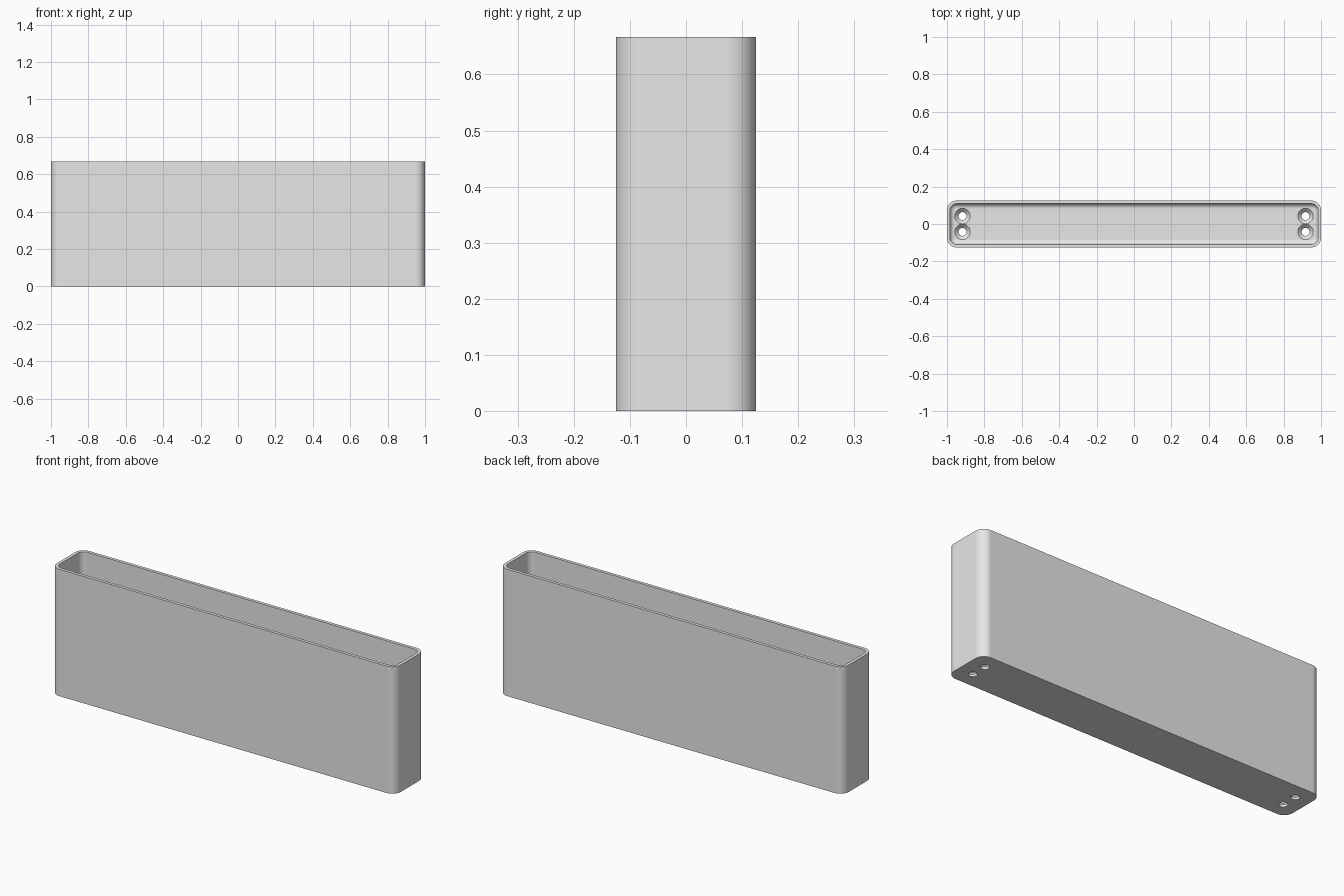
import bpy
import bmesh
from math import pi, sin, cos

if "Cube" in bpy.data.objects:
    bpy.data.objects.remove(bpy.data.objects["Cube"], do_unlink=True)

HALF_X, HALF_Y, HEIGHT = 1.0, 0.125, 0.667
WALL, FLOOR = 0.0167, 0.033
CORNER, FILLET = 0.05, 0.025
STEPS = 10

grey = bpy.data.materials.new("light grey")
grey.use_nodes = True
grey.diffuse_color = (0.8, 0.8, 0.8, 1)
grey.node_tree.nodes["Principled BSDF"].inputs["Base Color"].default_value = (0.8, 0.8, 0.8, 1)


def rounded_ring(bm, inset, z):
    """Rounded rectangle, offset inwards from the outer outline."""
    r = CORNER - inset
    verts = []
    for q, (sx, sy) in enumerate([(1, 1), (-1, 1), (-1, -1), (1, -1)]):
        for i in range(STEPS + 1):
            a = (q + i / STEPS) * pi / 2
            verts.append(bm.verts.new((sx * (HALF_X - CORNER) + r * cos(a),
                                       sy * (HALF_Y - CORNER) + r * sin(a), z)))
    return verts


def circle_ring(bm, x, y, r, z, n=32):
    return [bm.verts.new((x + r * cos(2 * pi * i / n), y + r * sin(2 * pi * i / n), z))
            for i in range(n)]


def loft(bm, rings):
    """Skin a stack of rings and cap both ends."""
    for a, b in zip(rings, rings[1:]):
        for i in range(len(a)):
            j = (i + 1) % len(a)
            bm.faces.new((a[i], a[j], b[j], b[i]))
    bm.faces.new(rings[0][::-1])
    bm.faces.new(rings[-1])


def make_object(name, bm):
    bmesh.ops.recalc_face_normals(bm, faces=bm.faces[:])
    mesh = bpy.data.meshes.new(name)
    bm.to_mesh(mesh)
    bm.free()
    mesh.materials.append(grey)
    obj = bpy.data.objects.new(name, mesh)
    bpy.context.collection.objects.link(obj)
    return obj


# Open-topped tray: outer wall, rim, inner wall, filleted floor
bm = bmesh.new()
levels = [(0, 0), (0, HEIGHT), (WALL, HEIGHT)]
for i in range(7):
    a = i / 6 * pi / 2
    levels.append((WALL + FILLET * (1 - cos(a)), FLOOR + FILLET * (1 - sin(a))))
loft(bm, [rounded_ring(bm, inset, z) for inset, z in levels])
tray = make_object("tray", bm)

# Countersunk screw holes, two at each end
bm = bmesh.new()
hole_profile = [(0.021, -0.02), (0.021, 0.012), (0.0415, FLOOR), (0.0415, FLOOR + 0.03)]
for x in (-0.917, 0.917):
    for y in (-0.0425, 0.0425):
        loft(bm, [circle_ring(bm, x, y, r, z) for r, z in hole_profile])
cutter = make_object("screw_hole_cutter", bm)
cutter.hide_render = True

cut = tray.modifiers.new("screw holes", 'BOOLEAN')
cut.operation = 'DIFFERENCE'
cut.solver = 'EXACT'
cut.object = cutter

bpy.ops.object.select_all(action='DESELECT')
tray.select_set(True)
bpy.context.view_layer.objects.active = tray
bpy.ops.object.modifier_apply(modifier=cut.name)
bpy.data.objects.remove(cutter, do_unlink=True)

# Smooth corners with crisp rim and hole edges
bpy.ops.object.shade_smooth_by_angle(angle=pi / 6)
weighted = tray.modifiers.new("weighted normals", 'WEIGHTED_NORMAL')
weighted.keep_sharp = True
